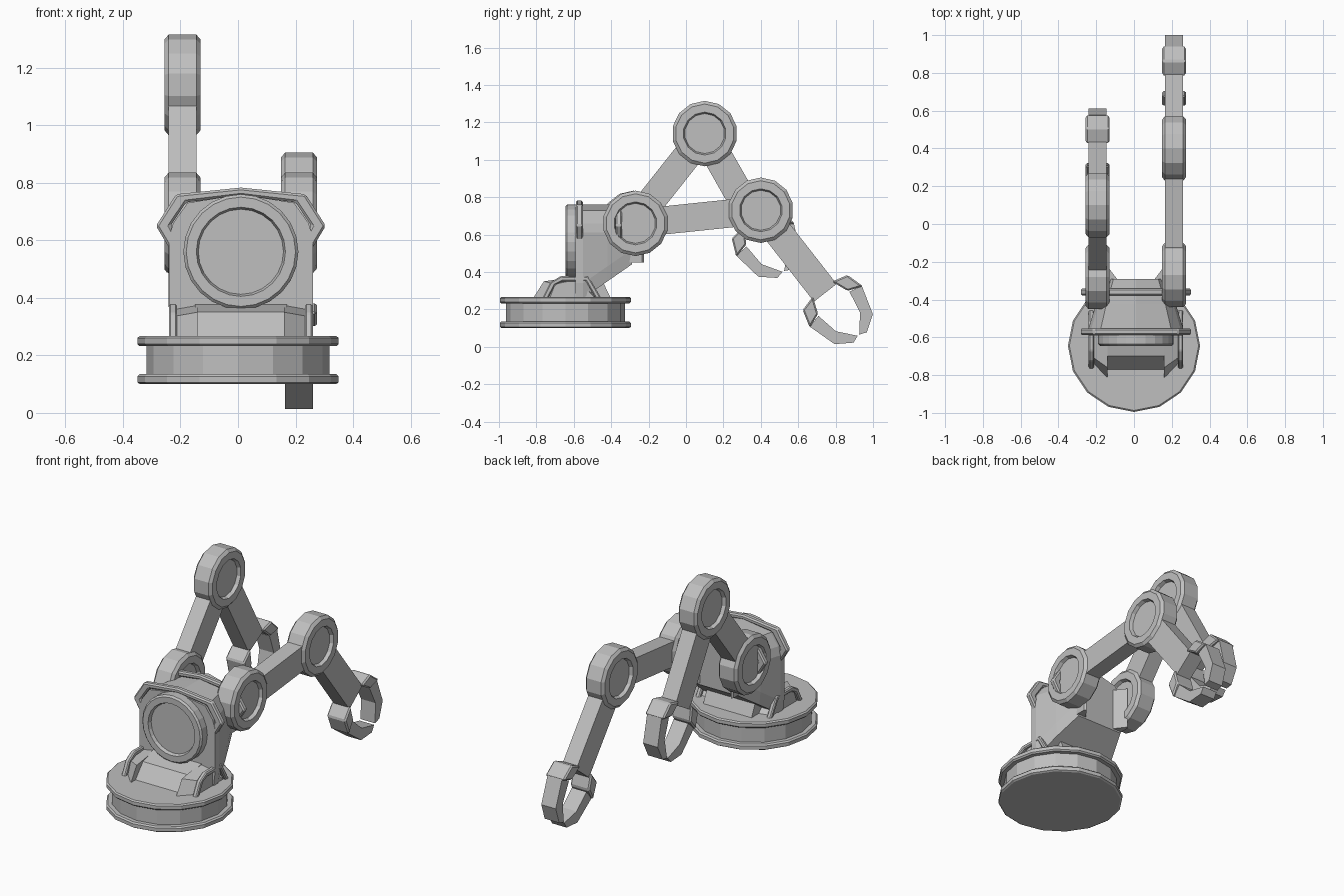
import bpy, bmesh
from math import sin, cos, pi, radians, atan2, hypot

cube = bpy.data.objects.get("Cube")
if cube:
    bpy.data.objects.remove(cube)

grey = bpy.data.materials.new("light_grey")
grey.use_nodes = True
grey.diffuse_color = (0.52, 0.52, 0.52, 1)
grey.node_tree.nodes["Principled BSDF"].inputs["Base Color"].default_value = (0.52, 0.52, 0.52, 1)

MID = 0.01  # x centre of the body


def loft(name, rings, bevel=0):
    """Join equal rings of points into a capped solid."""
    bm = bmesh.new()
    loops = [[bm.verts.new(p) for p in ring] for ring in rings]
    for a, b in zip(loops, loops[1:]):
        for i in range(len(a)):
            j = (i + 1) % len(a)
            bm.faces.new((a[i], a[j], b[j], b[i]))
    bm.faces.new(loops[0])
    bm.faces.new(loops[-1])
    bmesh.ops.recalc_face_normals(bm, faces=bm.faces)
    mesh = bpy.data.meshes.new(name)
    bm.to_mesh(mesh)
    bm.free()
    mesh.materials.append(grey)
    ob = bpy.data.objects.new(name, mesh)
    bpy.context.scene.collection.objects.link(ob)
    if bevel:
        mod = ob.modifiers.new("edge_bevel", "BEVEL")
        mod.width = bevel
        mod.segments = 1
        mod.limit_method = "ANGLE"
    return ob


def prism_x(name, pts, x0, x1, bevel=0):
    """Side outline (y, z) extruded across x."""
    return loft(name, [[(x, y, z) for y, z in pts] for x in (x0, x1)], bevel)


def lathe(name, profile, sides, place, phase=0.0):
    """Turn (radius, height) steps; place maps (a, b, height) to a point."""
    angles = [2 * pi * i / sides + phase for i in range(sides)]
    return loft(name, [[place(r * cos(t), r * sin(t), h) for t in angles] for r, h in profile])


# Round base with two flanges
lathe("base", [(0.34, 0.10), (0.35, 0.106), (0.35, 0.127), (0.342, 0.135), (0.318, 0.135),
               (0.318, 0.232), (0.342, 0.232), (0.35, 0.24), (0.35, 0.26), (0.342, 0.267)],
      16, lambda a, b, h: (a, b - 0.645, h))


# Main body, tapering to the back with a sloped underside
def section(y, w, bottom):
    half = [(w * 0.96, bottom), (w, bottom + 0.08), (w, 0.61), (w * 0.94, 0.66), (w * 0.74, 0.73)]
    pts = half + [(0, 0.76)] + [(-x, z) for x, z in reversed(half)]
    return [(MID + x, y, z) for x, z in pts]


loft("body", [section(-0.59, 0.25, 0.26), section(-0.55, 0.25, 0.26),
              section(-0.42, 0.21, 0.35), section(-0.29, 0.16, 0.44)])

# Recessed round front plate
lathe("front_plate", [(0.2, 0), (0.2, 0.05), (0.19, 0.06), (0.155, 0.06), (0.148, 0.04)],
      24, lambda a, b, h: (MID + a, -0.585 - h, 0.56 + b))

# Two collars arching over the body
outer = [(0.20, 0.545), (0.25, 0.575), (0.295, 0.65), (0.225, 0.76)]
inner = [(0.19, 0.57), (0.215, 0.595), (0.245, 0.65), (0.19, 0.732)]


def arch(half, top):
    return half + [(0, top)] + [(-x, z) for x, z in reversed(half)]


collar = arch(outer, 0.783) + arch(inner, 0.755)[::-1]
for name, y in (("front_collar", -0.57), ("rear_collar", -0.36)):
    loft(name, [[(MID + x, y + d, z) for x, z in collar] for d in (-0.018, 0.018)], 0.008)

# Skirt between body and base
prism_x("skirt", [(-0.78, 0.255), (-0.70, 0.35), (-0.58, 0.38), (-0.46, 0.38), (-0.40, 0.255)],
        MID - 0.16, MID + 0.16)

rib = [(-0.77, 0.255), (-0.725, 0.345), (-0.67, 0.378), (-0.52, 0.375), (-0.45, 0.255),
       (-0.48, 0.255), (-0.535, 0.35), (-0.66, 0.35), (-0.70, 0.33), (-0.74, 0.255)]
for side, s in (("left", 1), ("right", -1)):
    def at(x, pts):
        return [(MID + s * x, y, z) for y, z in pts]

    # Flared skirt cheek, side rib and rear fin
    loft(side + "_skirt_cheek", [
        at(0.15, [(-0.82, 0.255), (-0.76, 0.35), (-0.58, 0.375), (-0.46, 0.255)]),
        at(0.235, [(-0.73, 0.255), (-0.70, 0.335), (-0.58, 0.36), (-0.48, 0.255)])])
    loft(side + "_side_rib", [at(0.222, rib), at(0.25, rib)], 0.006)
    loft(side + "_rear_fin", [[(MID + s * x, y, z) for x, y in
                               ((0.085, -0.31), (0.15, -0.225), (0.16, -0.235), (0.16, -0.33))]
                              for z in (0.45, 0.70)])


def joint(name, x, y, z):
    """Chamfered wheel with a recess on both faces."""
    half = [(0.107, 0.042), (0.115, 0.0625), (0.158, 0.0625), (0.175, 0.048)]
    profile = [(r, -h) for r, h in half] + [(r, h) for r, h in reversed(half)]
    lathe(name, profile, 14, lambda a, b, h: (x + h, y + a, z + b), pi / 14)


# Finger outlines as (along forearm, sideways) from the elbow
knuckle = [(0.535, 0.065), (0.558, 0.152), (0.656, 0.18), (0.625, 0.10)]
finger = [(0.635, 0.105), (0.65, 0.177), (0.807, 0.13), (0.863, 0.045), (0.848, 0.005), (0.757, 0.082)]


def arm(side, x, shoulder, elbow, tilt):
    def frame(origin, a):
        return lambda pts: [(origin[0] + d * cos(a) + n * sin(a),
                             origin[1] - d * sin(a) + n * cos(a)) for d, n in pts]

    def bar(d0, d1, w):
        return [(d0, w), (d1, w), (d1, -w), (d0, -w)]

    joint(side + "_shoulder", x, *shoulder)
    joint(side + "_elbow", x, *elbow)
    dy, dz = elbow[0] - shoulder[0], elbow[1] - shoulder[1]
    upper = frame(shoulder, -atan2(dz, dy))
    fore = frame(elbow, radians(tilt))
    t = 0.048
    prism_x(side + "_upper_arm", upper(bar(0.125, hypot(dy, dz) - 0.125, 0.075)), x - t, x + t)
    prism_x(side + "_forearm", fore(bar(0.125, 0.56, 0.077)), x - t, x + t)
    # Mirrored pair of claw fingers
    for label, m in (("outer", 1), ("inner", -1)):
        prism_x(f"{side}_{label}_knuckle", fore([(d, m * n) for d, n in knuckle]),
                x - 0.0625, x + 0.0625, 0.008)
        prism_x(f"{side}_{label}_finger", fore([(d, m * n) for d, n in finger]), x - t, x + t)


arm("left", 0.212, (-0.27, 0.66), (0.40, 0.73), 52)
arm("right", -0.193, (-0.28, 0.66), (0.10, 1.14), 60.3)
